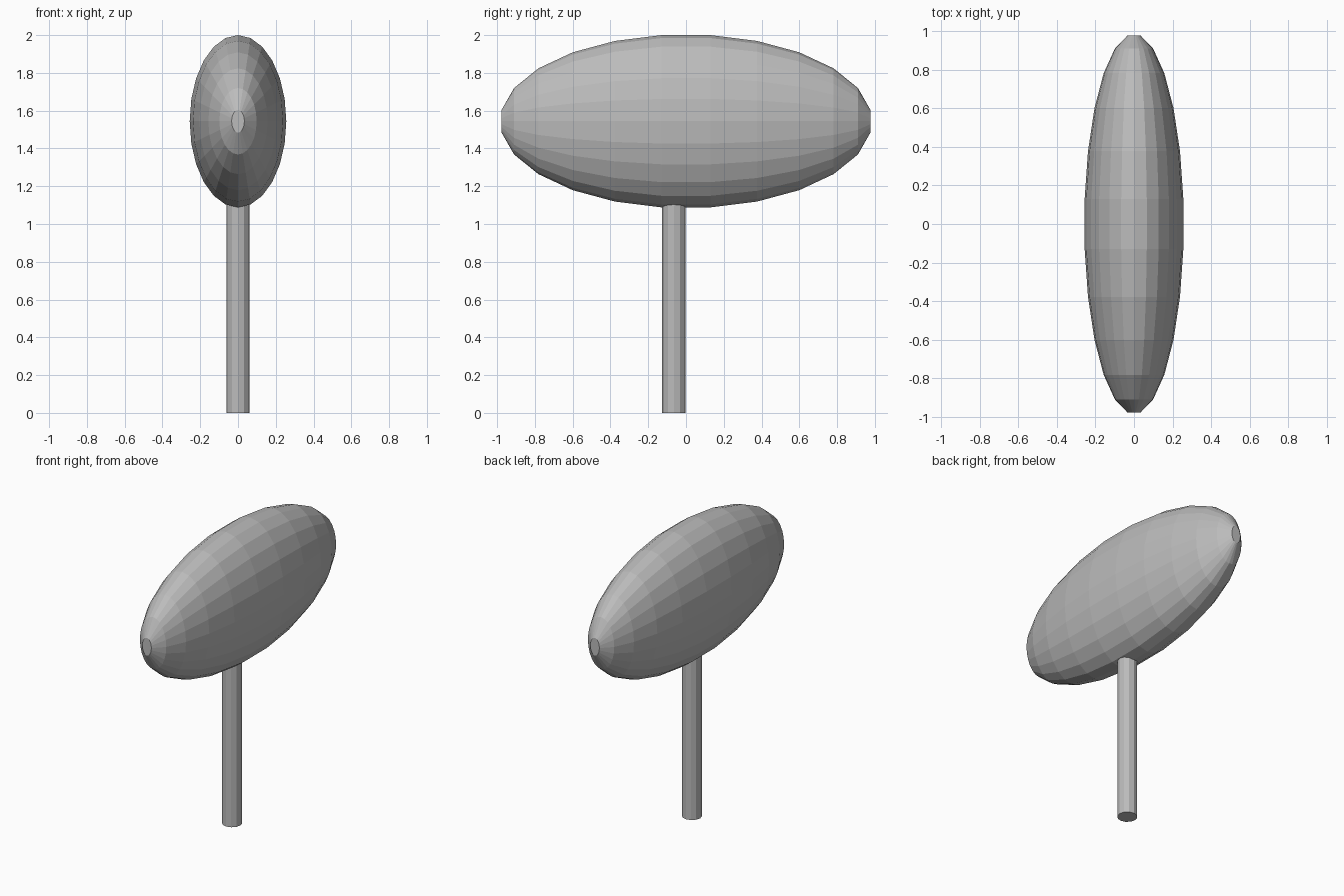
import bpy
import math

if "Cube" in bpy.data.objects:
    bpy.data.objects.remove(bpy.data.objects["Cube"])

grey = bpy.data.materials.new("plain grey")
grey.diffuse_color = (0.5, 0.5, 0.5, 1)
grey.use_nodes = True
grey.node_tree.nodes["Principled BSDF"].inputs["Base Color"].default_value = grey.diffuse_color


def make_object(name, verts, faces):
    mesh = bpy.data.meshes.new(name)
    mesh.from_pydata(verts, [], faces)
    mesh.materials.append(grey)
    obj = bpy.data.objects.new(name, mesh)
    bpy.context.collection.objects.link(obj)
    return obj


def loft(name, rings):
    """Skin equal-sized rings and cap both ends with flat faces."""
    n = len(rings[0])
    verts = [v for ring in rings for v in ring]
    faces = [(r * n + i, r * n + (i + 1) % n, (r + 1) * n + (i + 1) % n, (r + 1) * n + i)
             for r in range(len(rings) - 1) for i in range(n)]
    faces.append(tuple(reversed(range(n))))
    faces.append(tuple(range(len(verts) - n, len(verts))))
    return make_object(name, verts, faces)


# Head: faceted ellipsoid along y with small flat ends
SIDES, RINGS = 24, 12
HALF_X, HALF_Y, HALF_Z, CENTRE_Z = 0.258, 0.985, 0.46, 1.544
head_rings = []
for r in range(RINGS):
    t = math.pi * (r + 0.5) / RINGS
    head_rings.append([(HALF_X * math.sin(t) * math.sin(2 * math.pi * i / SIDES),
                        -HALF_Y * math.cos(t),
                        CENTRE_Z + HALF_Z * math.sin(t) * math.cos(2 * math.pi * i / SIDES))
                       for i in range(SIDES)])
loft("head", head_rings)

# Pole: straight post set slightly forward, its top sunk into the head
POLE_SIDES, POLE_R, POLE_Y = 12, 0.062, -0.064
loft("pole", [[(POLE_R * math.cos(2 * math.pi * i / POLE_SIDES),
                POLE_Y + POLE_R * math.sin(2 * math.pi * i / POLE_SIDES), z)
               for i in range(POLE_SIDES)] for z in (0, 1.13)])
